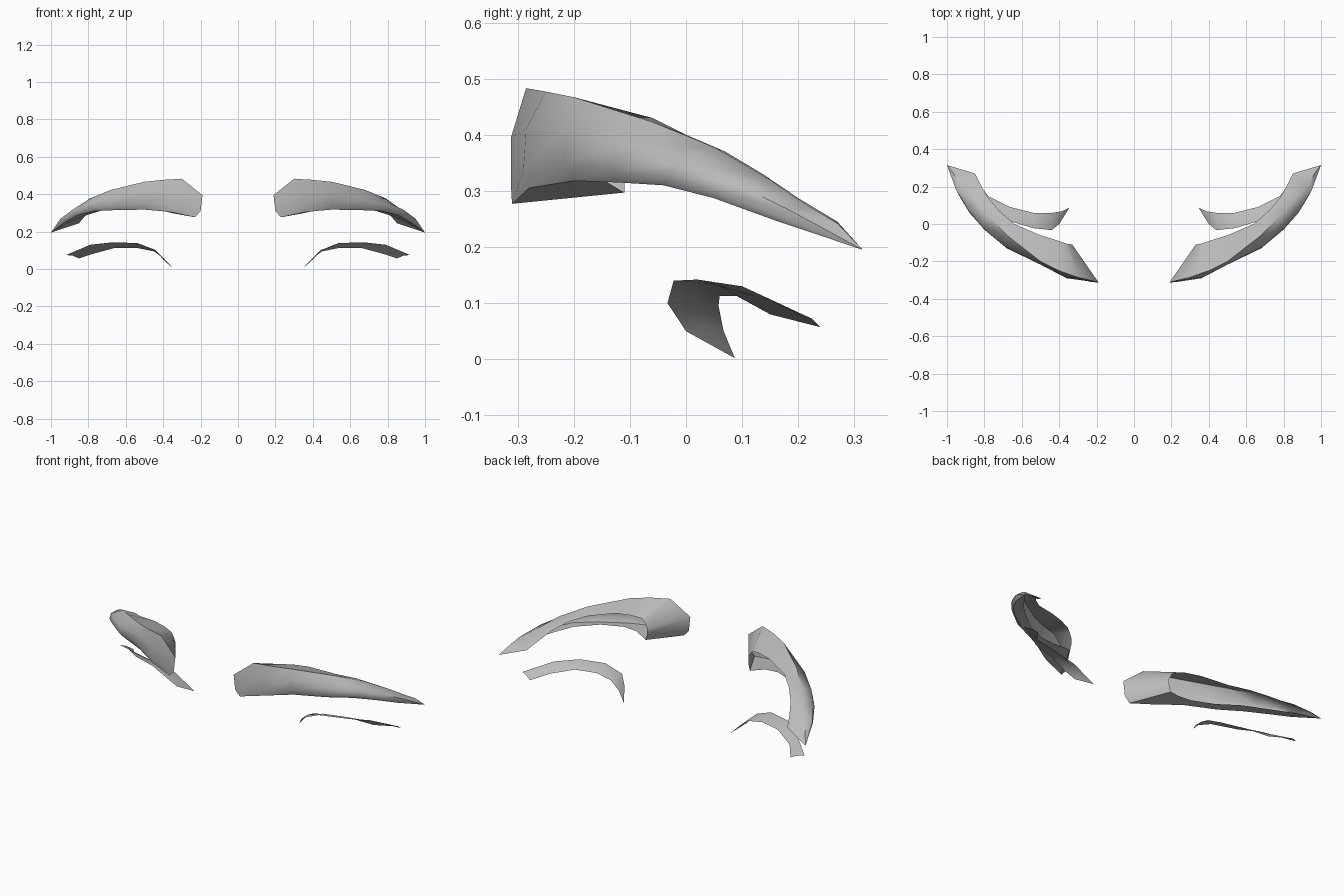
import bpy
import bmesh
import math
from mathutils import Vector

if "Cube" in bpy.data.objects:
    bpy.data.objects.remove(bpy.data.objects["Cube"], do_unlink=True)

grey = bpy.data.materials.new("mid_grey")
grey.use_nodes = True
grey.diffuse_color = (0.5, 0.5, 0.5, 1)
grey.node_tree.nodes["Principled BSDF"].inputs["Base Color"].default_value = (0.5, 0.5, 0.5, 1)


def loft(name, rails, mirrored, angle):
    """Skin neighbouring rails into an open sheet, merging points where rails meet."""
    side = -1 if mirrored else 1
    bm = bmesh.new()
    rows = [[bm.verts.new((side * x, y, z)) for x, y, z in rail] for rail in rails]
    for low, high in zip(rows, rows[1:]):
        for i in range(len(low) - 1):
            quad = [low[i], low[i + 1], high[i + 1], high[i]]
            bm.faces.new(quad[::-1] if mirrored else quad)
    bmesh.ops.remove_doubles(bm, verts=bm.verts[:], dist=0.001)
    mesh = bpy.data.meshes.new(name)
    bm.to_mesh(mesh)
    bm.free()
    mesh.materials.append(grey)
    obj = bpy.data.objects.new(name, mesh)
    bpy.context.collection.objects.link(obj)
    bpy.ops.object.select_all(action="DESELECT")
    obj.select_set(True)
    bpy.context.view_layer.objects.active = obj
    bpy.ops.object.shade_smooth_by_angle(angle=math.radians(angle))


# Brow: hollow at the back; rails run from the inner end wall to the outer tip
tip = (1, .315, .195)
lip = [(.34, -.11, .297), (.34, -.11, .297), (.42, -.14, .315), (.50, -.14, .32),
       (.62, -.09, .32), (.73, 0, .313), (.82, .09, .285), (.90, .19, .25), tip]
bottom = [(.335, -.11, .315), (.23, -.31, .277), (.36, -.28, .305), (.50, -.20, .318),
          (.66, -.12, .315), (.77, -.04, .31), (.86, .05, .287), (.93, .16, .247), tip]
lower_front = [(.33, -.11, .335), (.20, -.312, .31), (.36, -.29, .335), (.50, -.217, .35),
               (.68, -.13, .335), (.80, -.03, .325), (.88, .06, .297), (.94, .16, .256), tip]
upper_front = [(.33, -.11, .37), (.19, -.312, .395), (.36, -.285, .41), (.50, -.217, .41),
               (.69, -.12, .38), (.81, -.01, .352), (.885, .08, .317), (.95, .18, .268), tip]
ridge = [(.345, -.108, .40), (.30, -.285, .483), (.40, -.25, .477), (.50, -.20, .467),
         (.68, -.06, .423), (.79, .05, .378), (.87, .15, .32), (.94, .22, .272), (.965, .27, .242)]
back_top = [(.36, -.105, .42), (.36, -.105, .42), (.42, -.085, .43), (.50, -.06, .43),
            (.64, 0, .40), (.72, .07, .37), (.78, .14, .328), (.815, .20, .287), (.85, .27, .245)]
brow = [rail + [tip] for rail in (lip, bottom, lower_front, upper_front, ridge, back_top)]

# Lower lid line: thin curved strip, slightly arched across its width
front_edge = [(.345, .087, .002), (.40, 0, .05), (.44, -.033, .10), (.54, -.022, .14),
              (.68, .02, .142), (.79, .10, .13), (.92, .21, .075)]
back_edge = [(.345, .087, .002), (.39, .067, .05), (.45, .058, .095), (.54, .06, .113),
             (.66, .09, .113), (.78, .15, .08), (.85, .24, .057)]
crest = [(Vector(a) + Vector(b)) / 2 + Vector((0, 0, .006)) for a, b in zip(front_edge, back_edge)]
crest[0] = Vector(front_edge[0])

for label, mirrored in (("left", False), ("right", True)):
    loft(label + "_brow", brow, mirrored, 50)
    loft(label + "_lower_lid_line", [front_edge, crest, back_edge], mirrored, 40)
